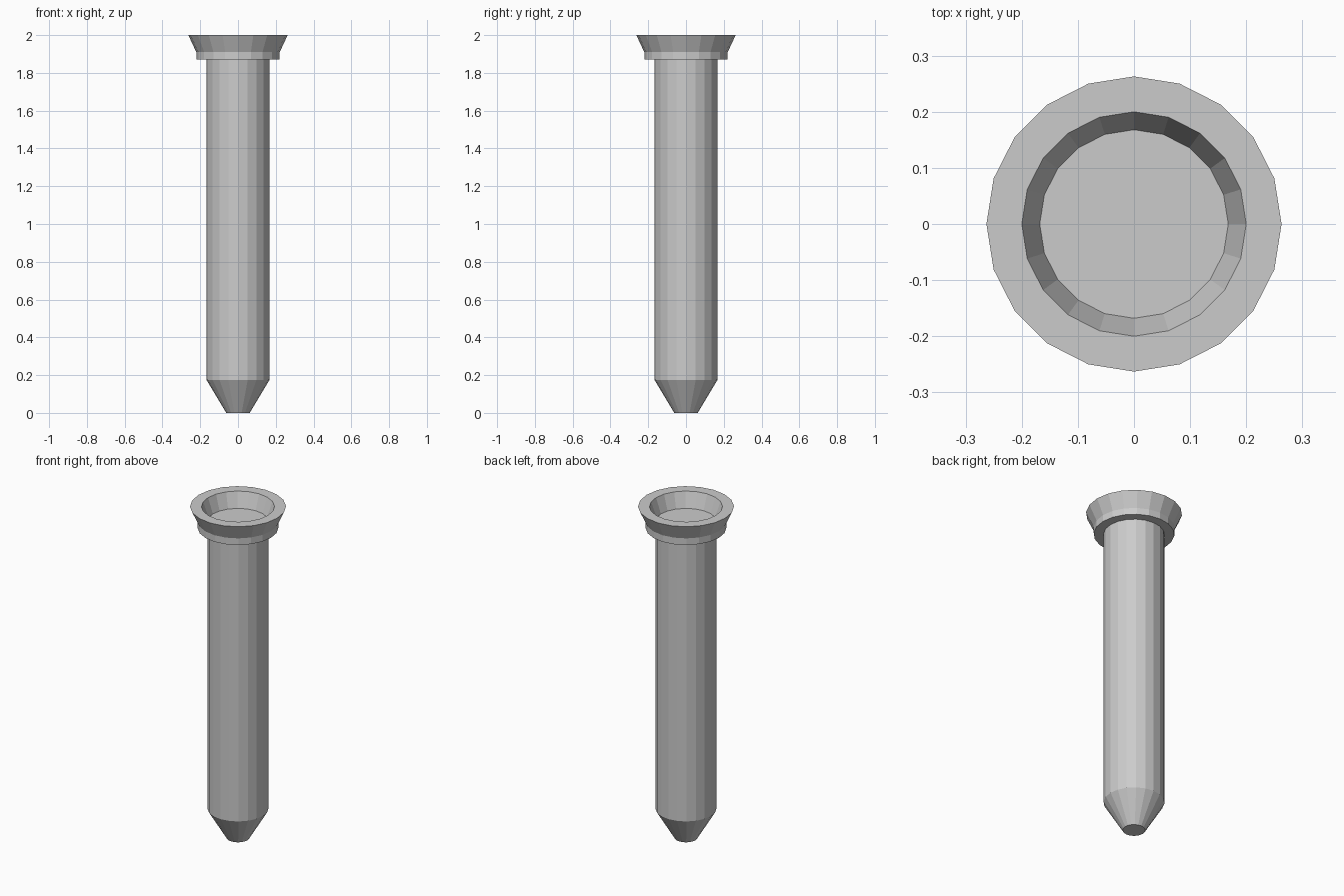
import bpy, bmesh
from math import cos, sin, pi

if "Cube" in bpy.data.objects:
    bpy.data.objects.remove(bpy.data.objects["Cube"])

SIDES = 20


def lathe(name, profile):
    """Revolve a (radius, z) profile around z, capping both ends with flat n-gons."""
    bm = bmesh.new()
    rings = [[bm.verts.new((r * cos(2 * pi * i / SIDES), r * sin(2 * pi * i / SIDES), z))
              for i in range(SIDES)] for r, z in profile]
    for a, b in zip(rings, rings[1:]):
        for i in range(SIDES):
            j = (i + 1) % SIDES
            bm.faces.new((a[i], a[j], b[j], b[i]))
    bm.faces.new(rings[0][::-1])
    bm.faces.new(rings[-1])
    bmesh.ops.recalc_face_normals(bm, faces=bm.faces)
    mesh = bpy.data.meshes.new(name)
    bm.to_mesh(mesh)
    bm.free()
    obj = bpy.data.objects.new(name, mesh)
    bpy.context.collection.objects.link(obj)
    return obj


# Tapered tip and straight shank
shank = [(0.062, 0.0), (0.167, 0.175)]
# Collar, flared head, rim and recessed cup floor
head = [(0.167, 1.87), (0.221, 1.87), (0.221, 1.91), (0.263, 2.0),
        (0.2, 2.0), (0.168, 1.91)]

lathe("flared_pin", shank + head)
